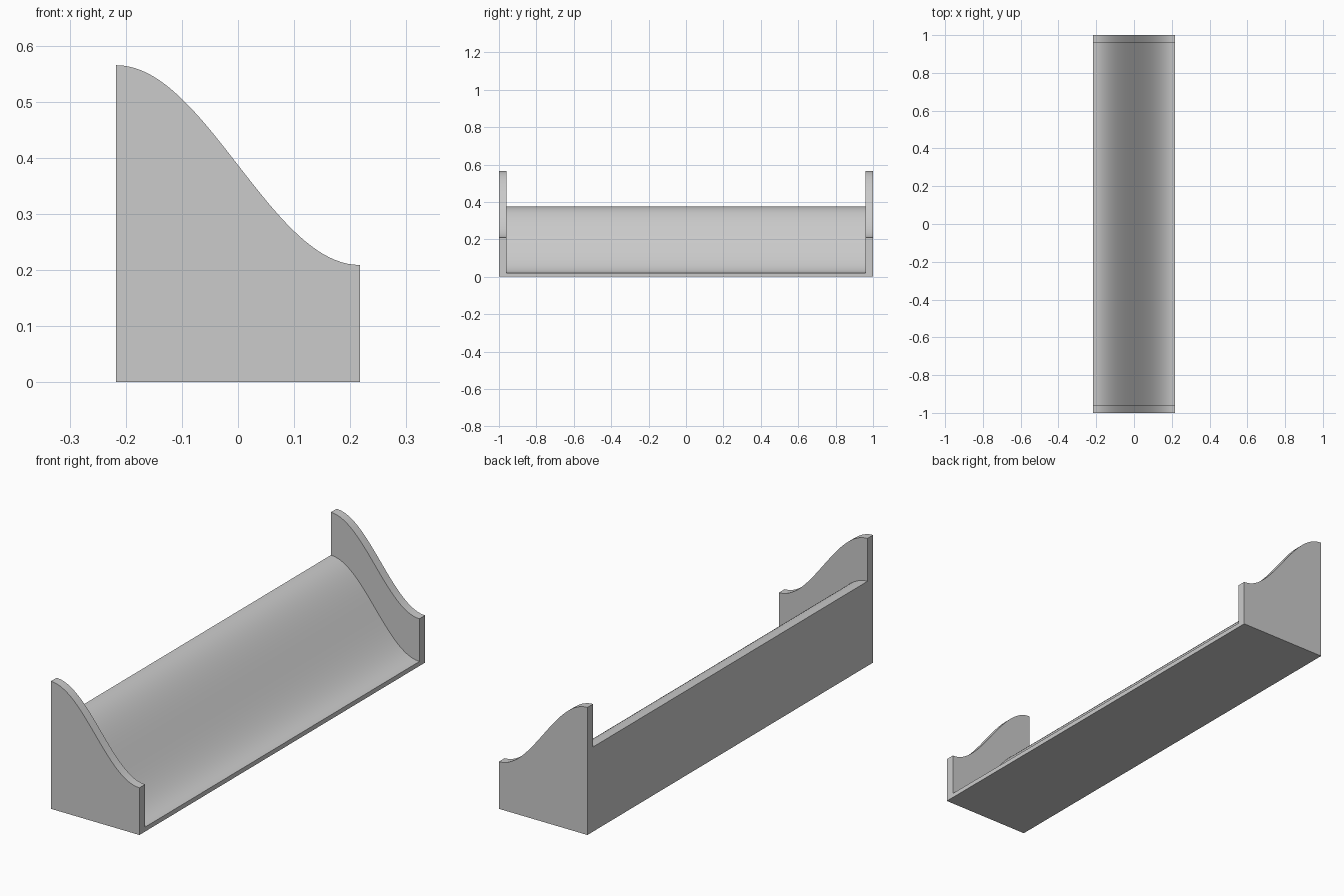
import bpy, bmesh, math

if "Cube" in bpy.data.objects:
    bpy.data.objects.remove(bpy.data.objects["Cube"])

HALF_WIDTH = 0.217    # x
HALF_LENGTH = 1.0     # y
INNER = 0.96          # inner face of the end panels
STEPS = 40

# One flat grey
grey = bpy.data.materials.new("plain grey")
grey.use_nodes = True
colour = (0.6, 0.6, 0.6, 1)
grey.diffuse_color = colour
grey.node_tree.nodes["Principled BSDF"].inputs["Base Color"].default_value = colour


def s_curve(top, bottom):
    """Cosine slope from the tall side to the low side."""
    points = []
    for i in range(STEPS + 1):
        t = i / STEPS
        z = (top + bottom) / 2 + (top - bottom) / 2 * math.cos(math.pi * t)
        points.append((HALF_WIDTH * (2 * t - 1), z))
    return points


bed = s_curve(0.375, 0.02)
panel = s_curve(0.565, 0.209)


def outline(curve):
    """Closed section; the bed corners are kept so all sections match."""
    return [(-HALF_WIDTH, 0), bed[0], *curve, bed[-1], (HALF_WIDTH, 0)]


# Sections along the length: end panel, sloping bed, end panel
sections = [(-HALF_LENGTH, panel), (-INNER, panel), (-INNER, bed),
            (INNER, bed), (INNER, panel), (HALF_LENGTH, panel)]

bm = bmesh.new()
rings = [[bm.verts.new((x, y, z)) for x, z in outline(curve)]
         for y, curve in sections]
for a, b in zip(rings, rings[1:]):
    for i in range(len(a)):
        j = (i + 1) % len(a)
        bm.faces.new((a[i], a[j], b[j], b[i]))
bm.faces.new(rings[0])
bm.faces.new(rings[-1])
bmesh.ops.remove_doubles(bm, verts=bm.verts, dist=0.00001)
bmesh.ops.recalc_face_normals(bm, faces=bm.faces)

mesh = bpy.data.meshes.new("sloped_tray")
bm.to_mesh(mesh)
bm.free()
mesh.materials.append(grey)
tray = bpy.data.objects.new("sloped_tray", mesh)
bpy.context.collection.objects.link(tray)

# Smooth slopes, sharp edges
bpy.ops.object.select_all(action="DESELECT")
tray.select_set(True)
bpy.context.view_layer.objects.active = tray
bpy.ops.object.shade_smooth_by_angle(angle=math.radians(30))
